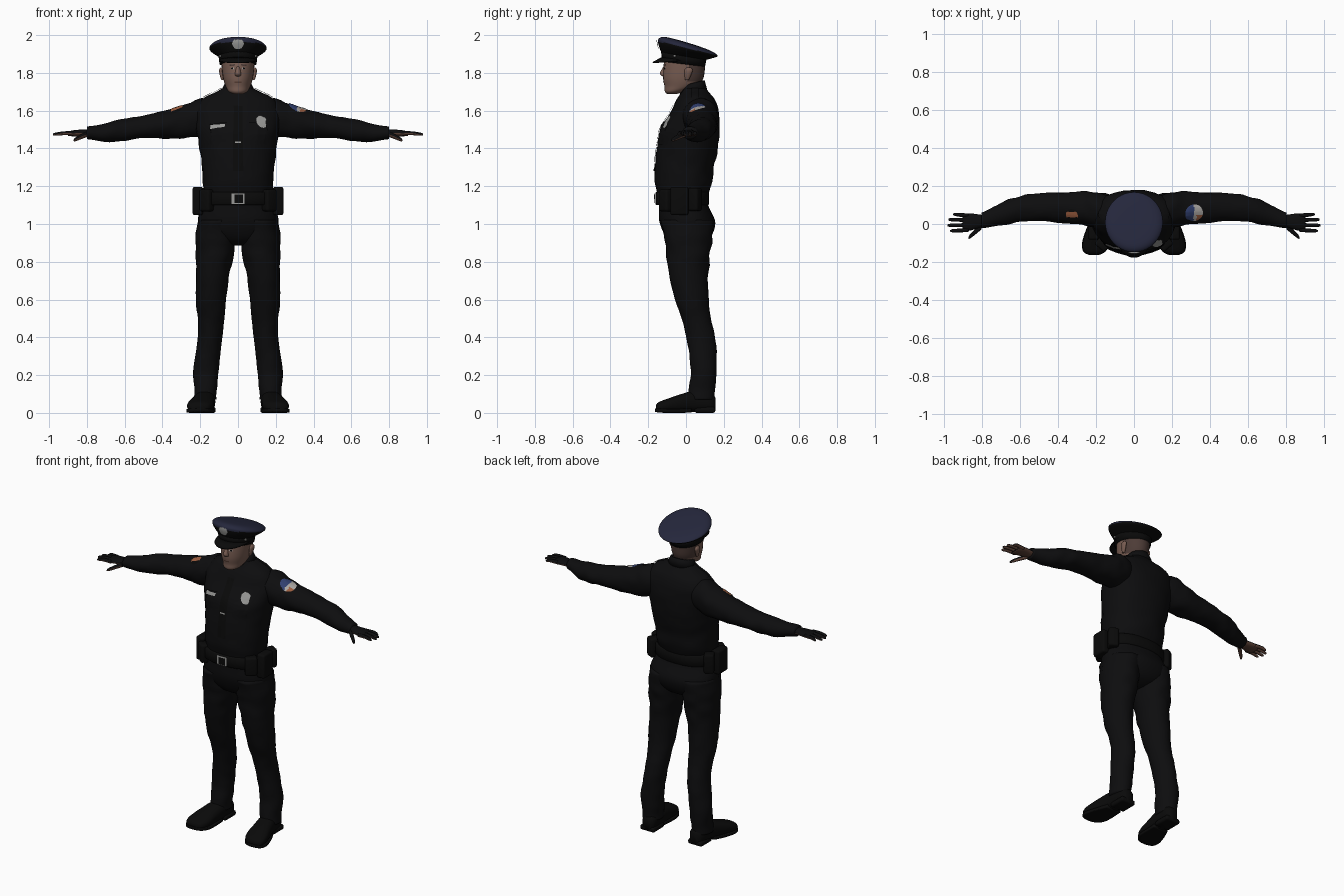
import bpy, bmesh, math
from mathutils import Vector, Matrix, noise

cube = bpy.data.objects.get("Cube")
if cube:
    bpy.data.objects.remove(cube, do_unlink=True)


def material(name, *rgb):
    mat = bpy.data.materials.new(name)
    mat.use_nodes = True
    mat.diffuse_color = (*rgb, 1)
    shader = next(n for n in mat.node_tree.nodes if n.type == 'BSDF_PRINCIPLED')
    shader.inputs["Base Color"].default_value = (*rgb, 1)
    shader.inputs["Roughness"].default_value = .8
    return mat


cloth = material("black cloth", .004, .004, .0045)
leather = material("black leather", .003, .003, .003)
navy = material("navy cap cloth", .018, .02, .045)
skin = material("skin", .19, .11, .085)
stubble = material("short hair", .075, .045, .038)
silver = material("silver", .32, .32, .31)
blue = material("patch blue", .03, .05, .16)
orange = material("patch orange", .33, .11, .05)
white = material("patch white", .4, .38, .36)
palm = material("palm brown", .1, .05, .035)


def finish(name, bm, *mats):
    bmesh.ops.recalc_face_normals(bm, faces=bm.faces[:])
    mesh = bpy.data.meshes.new(name)
    for f in bm.faces:
        f.smooth = True
    bm.to_mesh(mesh)
    bm.free()
    for m in mats:
        mesh.materials.append(m)
    ob = bpy.data.objects.new(name, mesh)
    bpy.context.collection.objects.link(ob)
    return ob


def paint(ob, rule):
    for f in ob.data.polygons:
        f.material_index = rule(f.center, f.normal)


def spline(p, q, r, s, u):
    return [(2*b + (c-a)*u + (2*a-5*b+4*c-d)*u*u + (3*b-a-3*c+d)*u**3) / 2
            for a, b, c, d in zip(p, q, r, s)]


def loft(name, rows, *mats, axis='z', side=1, power=2, fold=0, steps=4, sides=28):
    """Skin rings of (position, centre a, centre b, radius a, radius b, slope)."""
    rows = [tuple(r) + (0,) * (6 - len(r)) for r in rows]
    dense = []
    for i in range(len(rows) - 1):
        quad = rows[max(i-1, 0)], rows[i], rows[i+1], rows[min(i+2, len(rows)-1)]
        dense += [spline(*quad, k / steps) for k in range(steps)]
    dense.append(rows[-1])
    bm, rings = bmesh.new(), []
    for t, a, b, ra, rb, slope in dense:
        ring = []
        for k in range(sides):
            ang = math.tau * k / sides
            c, s = math.cos(ang), math.sin(ang)
            u = math.copysign(abs(c) ** (2/power), c) * ra
            v = math.copysign(abs(s) ** (2/power), s) * rb
            crease = 1 + fold * noise.noise(Vector((a+u, b+v, t)) * 16)
            u, v = a + u*crease, b + v*crease
            co = {'z': (u, v, t - slope*v), 'x': (t, u, v), 'y': (u, t, v)}[axis]
            ring.append(bm.verts.new((co[0]*side, co[1], max(co[2], 0))))
        rings.append(ring)
    for lo, hi in zip(rings, rings[1:]):
        for k in range(sides):
            n = (k + 1) % sides
            bm.faces.new((lo[k], lo[n], hi[n], hi[k]))
    bm.faces.new(rings[0])
    bm.faces.new(rings[-1])
    return finish(name, bm, *mats)


def plate(name, loc, w, h, target, *mats, disc=False, tilt=90, lift=.004, turn=0):
    """Thin patch wrapped onto the surface of another part."""
    bm = bmesh.new()
    bmesh.ops.create_grid(bm, x_segments=14, y_segments=14, size=1)
    place = (Matrix.Translation(loc) @ Matrix.Rotation(math.radians(turn), 4, 'Y')
             @ Matrix.Rotation(math.radians(tilt), 4, 'X'))
    for v in bm.verts:
        x, y = v.co.x, v.co.y
        if disc:
            x, y = x * math.sqrt(1 - y*y/2), y * math.sqrt(1 - x*x/2)
        v.co = place @ Vector((x*w, y*h, 0))
    ob = finish(name, bm, *mats)
    wrap = ob.modifiers.new("wrap", 'SHRINKWRAP')
    wrap.target, wrap.offset, wrap.wrap_mode = target, lift, 'ABOVE_SURFACE'
    return ob


def block(name, loc, size, turn=0, mat=leather, bevel=.012):
    bm = bmesh.new()
    bmesh.ops.create_cube(bm, size=1)
    place = Matrix.Translation(loc) @ Matrix.Rotation(math.radians(turn), 4, 'Z')
    bmesh.ops.transform(bm, matrix=place @ Matrix.Diagonal((*size, 1)), verts=bm.verts)
    bmesh.ops.bevel(bm, geom=bm.edges[:], offset=bevel, segments=3, affect='EDGES', profile=.5)
    return finish(name, bm, mat)


# Shirt, trousers seat and belt
shirt = loft("shirt", [
    (1.16, 0, -.02, .178, .135), (1.22, 0, -.012, .187, .152), (1.3, 0, -.01, .19, .155),
    (1.4, 0, .008, .203, .162), (1.5, 0, .02, .22, .157), (1.58, 0, .043, .228, .132),
    (1.625, 0, .05, .218, .116), (1.665, 0, .052, .185, .098), (1.7, 0, .047, .115, .072),
    (1.725, 0, .04, .07, .06)], cloth, fold=.04, power=2.2)
loft("trouser_seat", [
    (1.18, 0, -.02, .175, .13), (1.1, 0, -.013, .195, .13), (1.02, 0, .006, .214, .147),
    (.96, 0, .012, .2, .135), (.91, 0, .012, .14, .1), (.885, 0, .012, .06, .05)],
    cloth, fold=.02, power=2.2)
belt = loft("duty_belt", [
    (1.1, 0, -.02, .198, .136), (1.105, 0, -.02, .203, .141),
    (1.165, 0, -.02, .2, .142), (1.17, 0, -.02, .194, .136)], leather, steps=1, power=2.3)
plate("belt_buckle", (0, -.18, 1.133), .034, .027, belt, silver)
plate("buckle_centre", (.004, -.185, 1.133), .024, .02, belt, leather, lift=.008)

# Collar, tie and shirt details
loft("collar", [(1.69, 0, .04, .092, .072, -.2), (1.735, 0, .035, .07, .064, -.25),
                (1.738, 0, .035, .064, .058, -.25), (1.7, 0, .035, .058, .053, -.2)],
     cloth, steps=1)
plate("tie", (0, -.15, 1.47), .026, .19, shirt, leather, lift=.005)
plate("tie_clip", (0, -.17, 1.435), .017, .004, shirt, silver, lift=.009)
plate("chest_badge", (.132, -.12, 1.555), .034, .044, shirt, silver, disc=True, lift=.009)
plate("name_plate", (-.115, -.13, 1.523), .045, .011, shirt, silver, lift=.008)

# Head and face
loft("neck", [(1.66, 0, .04, .066, .06), (1.72, 0, .025, .062, .06), (1.79, 0, .02, .06, .06)], skin)
head = loft("head", [
    (1.688, 0, -.075, .025, .025), (1.702, 0, -.057, .05, .055), (1.73, 0, -.025, .066, .089),
    (1.77, 0, -.015, .078, .106), (1.82, 0, -.01, .085, .11), (1.87, 0, -.006, .088, .108),
    (1.91, 0, 0, .08, .1)], skin, stubble, steps=6)
paint(head, lambda c, n: int(c.y > .015 and c.z > 1.755))
loft("nose", [(1.835, 0, -.108, .009, .01), (1.802, 0, -.119, .015, .019),
              (1.788, 0, -.117, .017, .017), (1.78, 0, -.112, .008, .008)], skin)
plate("mouth", (0, -.13, 1.748), .024, .004, head, palm, lift=.002)

# Peaked cap
loft("cap_band", [(1.845, 0, -.012, .098, .113, .12), (1.895, 0, -.012, .104, .121, .17)],
     leather, steps=2)
crown = loft("cap_crown", [
    (1.885, 0, -.012, .1, .117, .16), (1.905, 0, -.003, .128, .138, .21),
    (1.927, 0, .008, .15, .156, .25), (1.943, 0, .01, .147, .153, .28),
    (1.957, 0, .008, .115, .12, .3), (1.962, 0, .006, .05, .05, .3),
    (1.962, 0, .006, .01, .01, .3)], navy, leather, sides=40)
paint(crown, lambda c, n: int(n.z < -.1))
plate("cap_badge", (0, -.17, 1.95), .036, .034, crown, silver, disc=True, lift=.007)
bm, rows = bmesh.new(), []
for k in range(25):
    ang = math.radians(-85 + 170 * k / 24)
    s, c = math.sin(ang), math.cos(ang)
    rows.append([bm.verts.new((s*(.1 + .008*u*c), -.012 - c*(.115 + .05*u),
                               1.866 + .018*c*(1-u) - .008*u*c)) for u in (0, .5, 1)])
for p, q in zip(rows, rows[1:]):
    for j in range(2):
        bm.faces.new((p[j], p[j+1], q[j+1], q[j]))
visor = finish("cap_visor", bm, leather)
visor.modifiers.new("thickness", 'SOLIDIFY').thickness = .007

# Mirrored parts
for side, label in ((1, "left"), (-1, "right")):
    sleeve = loft(label + "_sleeve", [
        (.1, .07, 1.57, .07, .08), (.19, .073, 1.567, .09, .1), (.27, .083, 1.546, .09, .09),
        (.35, .086, 1.53, .084, .08), (.45, .088, 1.52, .076, .066), (.55, .084, 1.506, .07, .058),
        (.62, .074, 1.496, .066, .058), (.7, .051, 1.483, .06, .05), (.77, .028, 1.483, .045, .036),
        (.8, .02, 1.483, .041, .032)], cloth, axis='x', side=side, fold=.1)

    # Hand
    digits = [("palm", [(.78, .018, 1.483, .027, .02), (.82, .014, 1.482, .037, .019),
                        (.87, .01, 1.48, .046, .017), (.9, .008, 1.478, .04, .011)])]
    for n, (y, tip) in enumerate(((.044, .95), (.02, .975), (-.006, .98), (-.031, .965))):
        digits.append((f"finger_{n}", [(.87, y, 1.48, .011, .011), (.92, y*1.1, 1.481, .01, .01),
                                       (tip-.01, y*1.15, 1.475, .008, .008), (tip, y*1.15, 1.473, .003, .003)]))
    digits.append(("thumb", [(.8, -.01, 1.475, .018, .015), (.835, -.042, 1.46, .015, .013),
                             (.862, -.066, 1.447, .011, .01), (.87, -.075, 1.443, .004, .004)]))
    for part, rings in digits:
        ob = loft(f"{label}_{part}", rings, cloth, palm, axis='x', side=side, sides=14)
        paint(ob, lambda c, n: int(n.z < -.15))

    # Shoulder patch
    if side > 0:
        patch = plate("left_patch", (.315, .055, 1.62), .05, .05, sleeve, blue, white, orange,
                      disc=True, tilt=12, turn=25)
        paint(patch, lambda c, n: 0 if c.x < .315 else 1 if c.y > .05 or c.x < .33 else 2)
    else:
        patch = plate("right_patch", (-.325, .045, 1.61), .034, .036, sleeve, leather, orange,
                      disc=True, tilt=25, turn=-20)
        paint(patch, lambda c, n: int(abs(c.y - .05) < .014))

    # Leg and shoe
    loft(label + "_trouser_leg", [
        (1.02, .112, .006, .098, .14), (.93, .118, .012, .106, .129), (.85, .122, .012, .101, .117),
        (.75, .132, .012, .09, .107), (.6, .143, .03, .08, .089), (.5, .142, .054, .07, .077),
        (.4, .149, .079, .065, .075), (.3, .161, .09, .067, .071), (.2, .172, .092, .067, .067),
        (.12, .172, .083, .06, .07), (.07, .173, .08, .058, .072)], cloth, side=side, fold=.07)
    loft(label + "_shoe", [
        (.156, .165, .045, .025, .035), (.13, .167, .055, .045, .05), (.04, .175, .06, .054, .055),
        (-.03, .188, .05, .062, .048), (-.1, .2, .038, .069, .036), (-.145, .208, .03, .055, .027),
        (-.16, .21, .025, .025, .015)], leather, axis='y', side=side, power=2.4)
    loft(label + "_sole", [
        (.03, .176, .014, .05, .012), (-.03, .188, .011, .064, .011), (-.1, .2, .011, .073, .011),
        (-.145, .208, .013, .058, .011), (-.163, .21, .015, .025, .009)],
        leather, axis='y', side=side, power=6)
    block(label + "_heel", (.168*side, .1, .016), (.1, .11, .032), mat=leather)

    # Belt pouches, pocket, ear, eye and cap button
    block(label + "_side_pouch", (.213*side, -.035, 1.122), (.055, .095, .15))
    block(label + "_front_pouch", (.165*side, -.105, 1.125), (.07, .055, .115), turn=40*side)
    block(label + "_back_pouch", (.195*side, .045, 1.13), (.06, .065, .12), turn=-30*side)
    plate(label + "_pocket", (.115*side, -.14, 1.48), .052, .06, shirt, cloth)
    plate(label + "_pocket_flap", (.115*side, -.13, 1.525), .055, .022, shirt, cloth, lift=.007)
    plate(label + "_shoulder_strap", (.14*side, .05, 1.7), .055, .02, shirt, cloth,
          tilt=0, turn=25*side, lift=.006)
    loft(label + "_ear", [(1.762, .082, .005, .006, .01), (1.79, .087, .01, .01, .018),
                          (1.815, .089, .014, .011, .022), (1.828, .087, .014, .006, .012)],
         skin, side=side, sides=14)
    plate(label + "_eye", (.034*side, -.12, 1.824), .013, .006, head, white, disc=True, lift=.001)
    plate(label + "_iris", (.034*side, -.12, 1.824), .006, .006, head, leather, disc=True, lift=.002)
    plate(label + "_brow", (.036*side, -.12, 1.842), .02, .004, head, stubble, lift=.003)
    block(label + "_cap_button", (.094*side, -.06, 1.89), (.012, .012, .012), mat=silver, bevel=.004)
